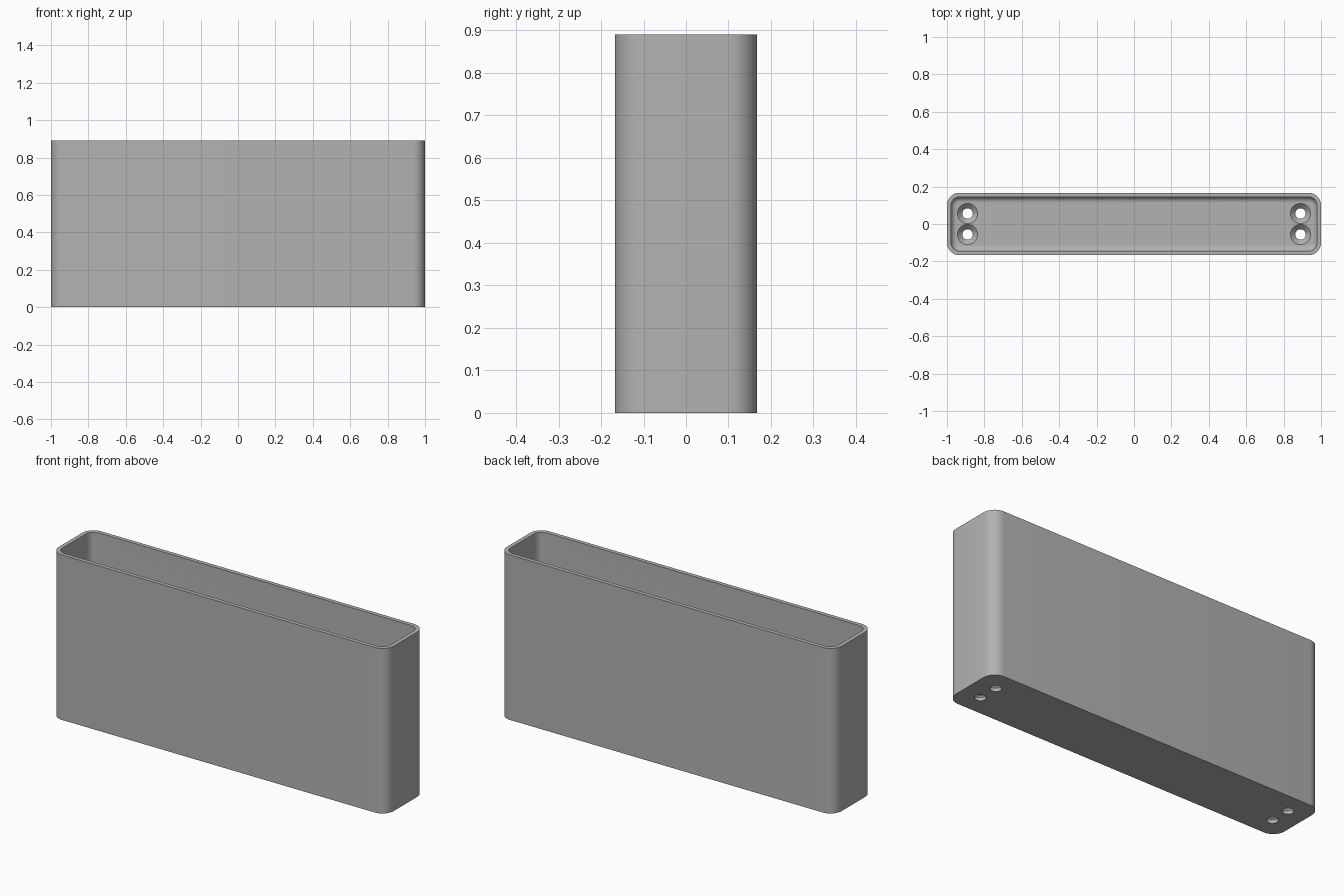
import bpy, bmesh, math

if "Cube" in bpy.data.objects:
    bpy.data.objects.remove(bpy.data.objects["Cube"], do_unlink=True)

HALF_X, HALF_Y, HEIGHT = 1.0, 0.167, 0.89
CORNER, WALL, FLOOR, FILLET = 0.067, 0.022, 0.044, 0.03
ARC = 10

grey = bpy.data.materials.new("plain_grey")
grey.use_nodes = True
colour = (0.45, 0.45, 0.45, 1)
grey.diffuse_color = colour
grey.node_tree.nodes["Principled BSDF"].inputs["Base Color"].default_value = colour


def make_object(name, bm):
    bmesh.ops.recalc_face_normals(bm, faces=bm.faces)
    mesh = bpy.data.meshes.new(name)
    bm.to_mesh(mesh)
    bm.free()
    mesh.materials.append(grey)
    obj = bpy.data.objects.new(name, mesh)
    bpy.context.collection.objects.link(obj)
    return obj


def rounded_ring(bm, inset, z):
    """Rounded rectangle inset from the outer wall."""
    r = CORNER - inset
    cx, cy = HALF_X - CORNER, HALF_Y - CORNER
    ring = []
    for q, (sx, sy) in enumerate([(1, 1), (-1, 1), (-1, -1), (1, -1)]):
        for i in range(ARC + 1):
            a = math.pi / 2 * (q + i / ARC)
            ring.append(bm.verts.new((sx * cx + r * math.cos(a), sy * cy + r * math.sin(a), z)))
    return ring


def circle_ring(bm, x, y, r, z, n=32):
    return [bm.verts.new((x + r * math.cos(math.tau * i / n),
                          y + r * math.sin(math.tau * i / n), z)) for i in range(n)]


def skin(bm, rings):
    """Join rings in order and cap both ends."""
    for a, b in zip(rings, rings[1:]):
        for i in range(len(a)):
            j = (i + 1) % len(a)
            bm.faces.new((a[i], a[j], b[j], b[i]))
    bm.faces.new(rings[0])
    bm.faces.new(rings[-1])


# Hollow box: outer wall, rim, inner wall, rounded inner floor edge
bm = bmesh.new()
levels = [(0, 0), (0, HEIGHT), (WALL, HEIGHT)]
for i in range(9):
    a = math.pi / 2 * i / 8
    levels.append((WALL + FILLET * (1 - math.cos(a)), FLOOR + FILLET * (1 - math.sin(a))))
skin(bm, [rounded_ring(bm, inset, z) for inset, z in levels])
box = make_object("open_box", bm)

# Countersunk screw holes through the floor, in pairs at each end
bm = bmesh.new()
for x in (-0.89, 0.89):
    for y in (-0.056, 0.056):
        profile = [(0.028, -0.02), (0.028, 0.018), (0.054, FLOOR), (0.054, FLOOR + 0.02)]
        skin(bm, [circle_ring(bm, x, y, r, z) for r, z in profile])
cutter = make_object("screw_hole_cutter", bm)
cutter.hide_render = True

holes = box.modifiers.new("screw_holes", 'BOOLEAN')
holes.operation = 'DIFFERENCE'
holes.solver = 'EXACT'
holes.object = cutter
bpy.context.view_layer.objects.active = box
box.select_set(True)
bpy.ops.object.modifier_apply(modifier=holes.name)
bpy.data.objects.remove(cutter, do_unlink=True)

# Smooth corners, crisp rim and hole edges
bpy.ops.object.shade_smooth_by_angle(angle=math.radians(30))
